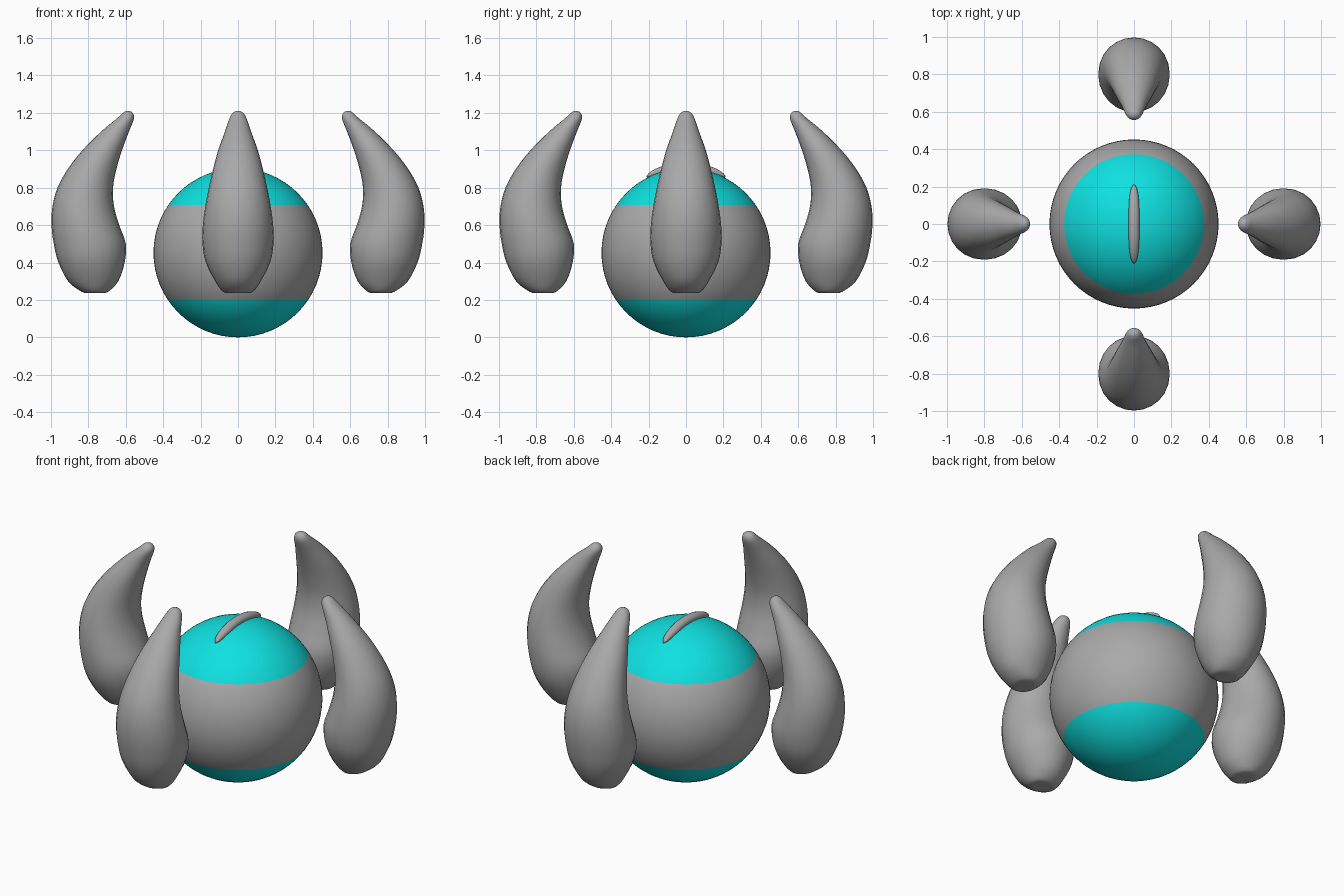
import bpy, bmesh, math
from mathutils import Vector, Matrix

if "Cube" in bpy.data.objects:
    bpy.data.objects.remove(bpy.data.objects["Cube"])


def material(name, rgb):
    m = bpy.data.materials.new(name)
    m.diffuse_color = (*rgb, 1.0)
    m.use_nodes = True
    m.node_tree.nodes["Principled BSDF"].inputs["Base Color"].default_value = m.diffuse_color
    return m


grey = material("warm grey", (0.40, 0.40, 0.40))
teal = material("bright teal", (0.005, 0.75, 0.75))


def loft(name, rings, mats):
    """Skin closed rings of points and fan both ends."""
    bm = bmesh.new()
    loops = [[bm.verts.new(p) for p in ring] for ring in rings]
    n = len(loops[0])
    for a, b in zip(loops, loops[1:]):
        for i in range(n):
            j = (i + 1) % n
            bm.faces.new((a[i], a[j], b[j], b[i]))
    for loop in (loops[0], loops[-1]):
        pole = bm.verts.new(sum((v.co for v in loop), Vector()) / n)
        for i in range(n):
            bm.faces.new((loop[i], loop[(i + 1) % n], pole))
    bmesh.ops.recalc_face_normals(bm, faces=bm.faces)
    for f in bm.faces:
        f.smooth = True
    me = bpy.data.meshes.new(name)
    bm.to_mesh(me)
    bm.free()
    for m in mats:
        me.materials.append(m)
    ob = bpy.data.objects.new(name, me)
    bpy.context.collection.objects.link(ob)
    return ob


def ellipse(cx, z, rx, ry, n):
    return [Vector((cx + rx * math.cos(2 * math.pi * i / n),
                    ry * math.sin(2 * math.pi * i / n), z)) for i in range(n)]


def smooth_rows(rows, steps):
    """Catmull-Rom interpolation of profile rows."""
    pts = [Vector(r) for r in rows]
    out = []
    for i in range(len(pts) - 1):
        p0, p1, p2, p3 = (pts[max(0, min(len(pts) - 1, i + k))] for k in (-1, 0, 1, 2))
        for s in range(steps):
            t = s / steps
            out.append(0.5 * (2 * p1 + (p2 - p0) * t + (2 * p0 - 5 * p1 + 4 * p2 - p3) * t * t
                              + (3 * p1 - p0 - 3 * p2 + p3) * t ** 3))
    return out + [pts[-1]]


# Central ball, with rings placed exactly on the colour borders
R = 0.452
LOW, HIGH = 0.203, 0.707
a, b = (math.asin((z - R) / R) for z in (LOW, HIGH))
lats = [-math.pi / 2 + (a + math.pi / 2) * i / 10 for i in range(1, 10)]
lats += [a + (b - a) * i / 12 for i in range(13)]
lats += [b + (math.pi / 2 - b) * i / 10 for i in range(1, 10)]
lats = [-1.5698] + lats + [1.5698]
ball = loft("ball", [ellipse(0, R + R * math.sin(t), R * math.cos(t), R * math.cos(t), 64)
                     for t in lats], [grey, teal])
for f in ball.data.polygons:
    f.material_index = 0 if LOW < f.center.z < HIGH else 1

# Curved horn: height, inner edge, outer edge, half width
profile = [
    (0.236, 0.725, 0.795, 0.045), (0.243, 0.695, 0.835, 0.080), (0.30, 0.640, 0.908, 0.122),
    (0.40, 0.606, 0.960, 0.172), (0.50, 0.600, 0.985, 0.190), (0.60, 0.635, 0.997, 0.188),
    (0.70, 0.663, 0.992, 0.175), (0.80, 0.668, 0.965, 0.156), (0.90, 0.650, 0.910, 0.133),
    (1.00, 0.620, 0.832, 0.106), (1.10, 0.583, 0.732, 0.070), (1.17, 0.556, 0.648, 0.046),
    (1.20, 0.563, 0.615, 0.028), (1.211, 0.582, 0.596, 0.008),
]
horn_rings = [ellipse((r[1] + r[2]) / 2, r[0], (r[2] - r[1]) / 2, r[3], 24)
              for r in (Vector(v) for v in smooth_rows(profile, 3))]
for k, side in enumerate(("right", "back", "left", "front")):
    turn = Matrix.Rotation(k * math.pi / 2, 3, 'Z')
    loft(side + "_horn", [[turn @ p for p in ring] for ring in horn_rings], [grey])

# Slim tapered ridge arched over the top of the ball
ridge = []
for i in range(25):
    u = -1 + 2 * i / 24
    ang = u * 0.48
    taper = math.sqrt(max(0.01, 1 - abs(u) ** 3))
    out = Vector((0, math.sin(ang), math.cos(ang)))
    centre = Vector((0, 0, R)) + out * 0.458
    ridge.append([centre + Vector((0.029 * taper * math.cos(q), 0, 0))
                  + out * (0.025 * taper * math.sin(q))
                  for q in (2 * math.pi * j / 12 for j in range(12))])
loft("top_ridge", ridge, [grey])
